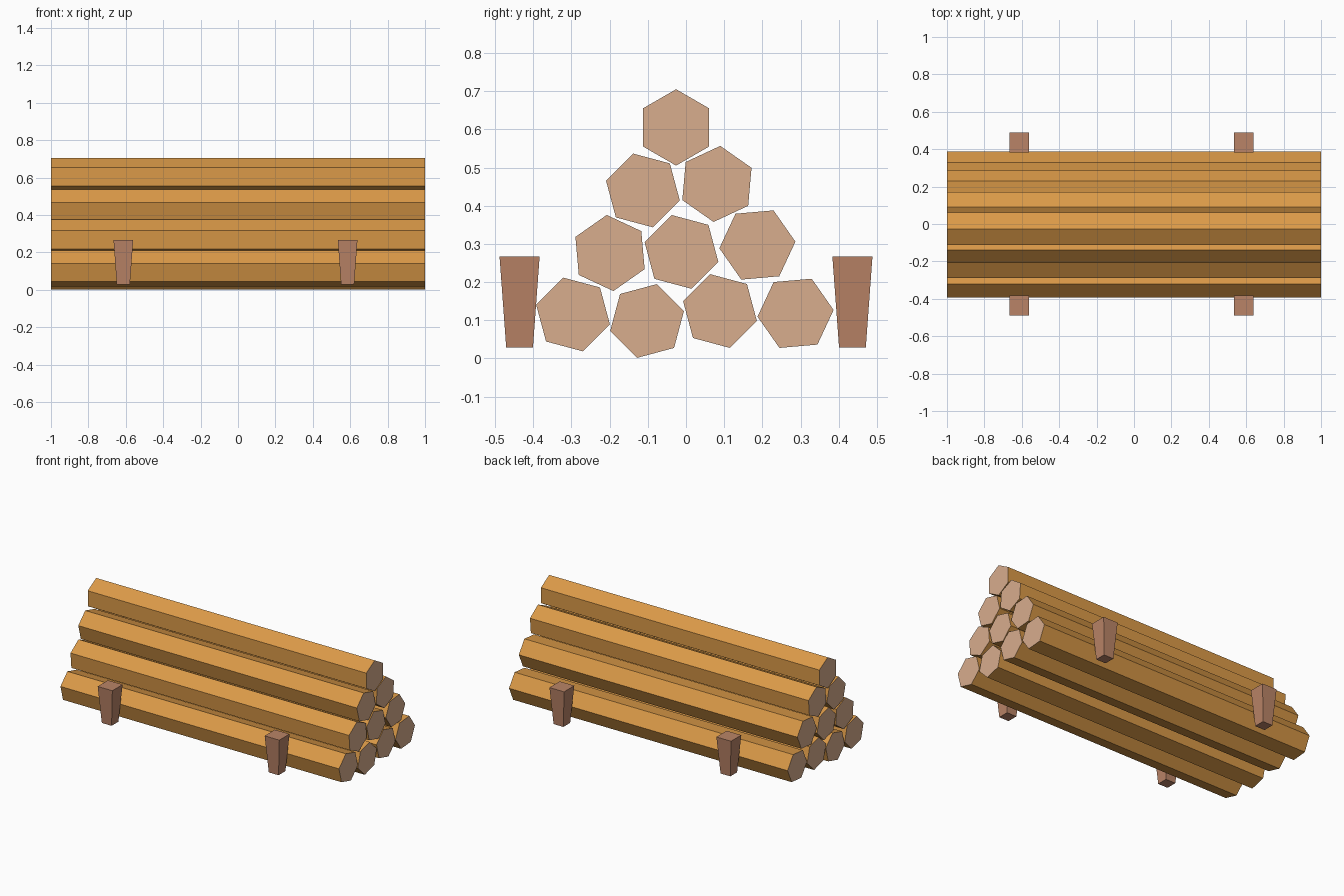
import bpy, bmesh, math
from mathutils import Vector

if "Cube" in bpy.data.objects:
    bpy.data.objects.remove(bpy.data.objects["Cube"])


def material(name, rgb):
    """Flat colour from 0-255 sRGB, stored as linear."""
    lin = [((c / 255 + 0.055) / 1.055) ** 2.4 for c in rgb]
    m = bpy.data.materials.new(name)
    m.diffuse_color = (*lin, 1)
    m.use_nodes = True
    m.node_tree.nodes["Principled BSDF"].inputs["Base Color"].default_value = m.diffuse_color
    return m


bark = material("bark_brown", (219, 154, 72))
cut_wood = material("cut_wood_tan", (216, 173, 141))
stake_wood = material("stake_brown", (186, 132, 103))


def loft(name, rings, mats):
    """Closed solid between two matching rings of points."""
    bm = bmesh.new()
    a, b = [[bm.verts.new(p) for p in ring] for ring in rings]
    n = len(a)
    bm.faces.new(a)
    bm.faces.new(b)
    for i in range(n):
        j = (i + 1) % n
        bm.faces.new((a[i], a[j], b[j], b[i]))
    bmesh.ops.recalc_face_normals(bm, faces=bm.faces)
    # second material, if any, goes on the faces looking along x
    if len(mats) > 1:
        for f in bm.faces:
            f.normal_update()
            f.material_index = int(abs(f.normal.x) > 0.9)
    me = bpy.data.meshes.new(name)
    bm.to_mesh(me)
    bm.free()
    for m in mats:
        me.materials.append(m)
    ob = bpy.data.objects.new(name, me)
    bpy.context.collection.objects.link(ob)
    return ob


# Stacked hexagonal logs: centre y, centre z, roll in degrees
R = 0.1
logs = [
    (-0.296, 0.115, 105), (-0.102, 0.098, 75), (0.089, 0.124, 105), (0.287, 0.118, 65),
    (-0.199, 0.276, 95), (-0.012, 0.279, 105), (0.187, 0.297, 65),
    (-0.113, 0.440, 105), (0.081, 0.457, 85),
    (-0.026, 0.605, 90),
]
for k, (y, z, roll) in enumerate(logs, 1):
    angles = [math.radians(roll + 60 * i) for i in range(6)]
    rings = [[Vector((x, y + R * math.cos(t), z + R * math.sin(t))) for t in angles]
             for x in (-1, 1)]
    loft(f"log_{k}", rings, [bark, cut_wood])

# Tapered stakes holding the pile on both sides
for x, end in ((-0.613, "left"), (0.586, "right")):
    for side, label in ((-1, "front"), (1, "back")):
        rings = [[Vector((x + sx * h, side * 0.436 + sy * h, z))
                  for sx, sy in ((-1, -1), (1, -1), (1, 1), (-1, 1))]
                 for h, z in ((0.035, 0.028), (0.0525, 0.267))]
        loft(f"{label}_{end}_stake", rings, [stake_wood])
